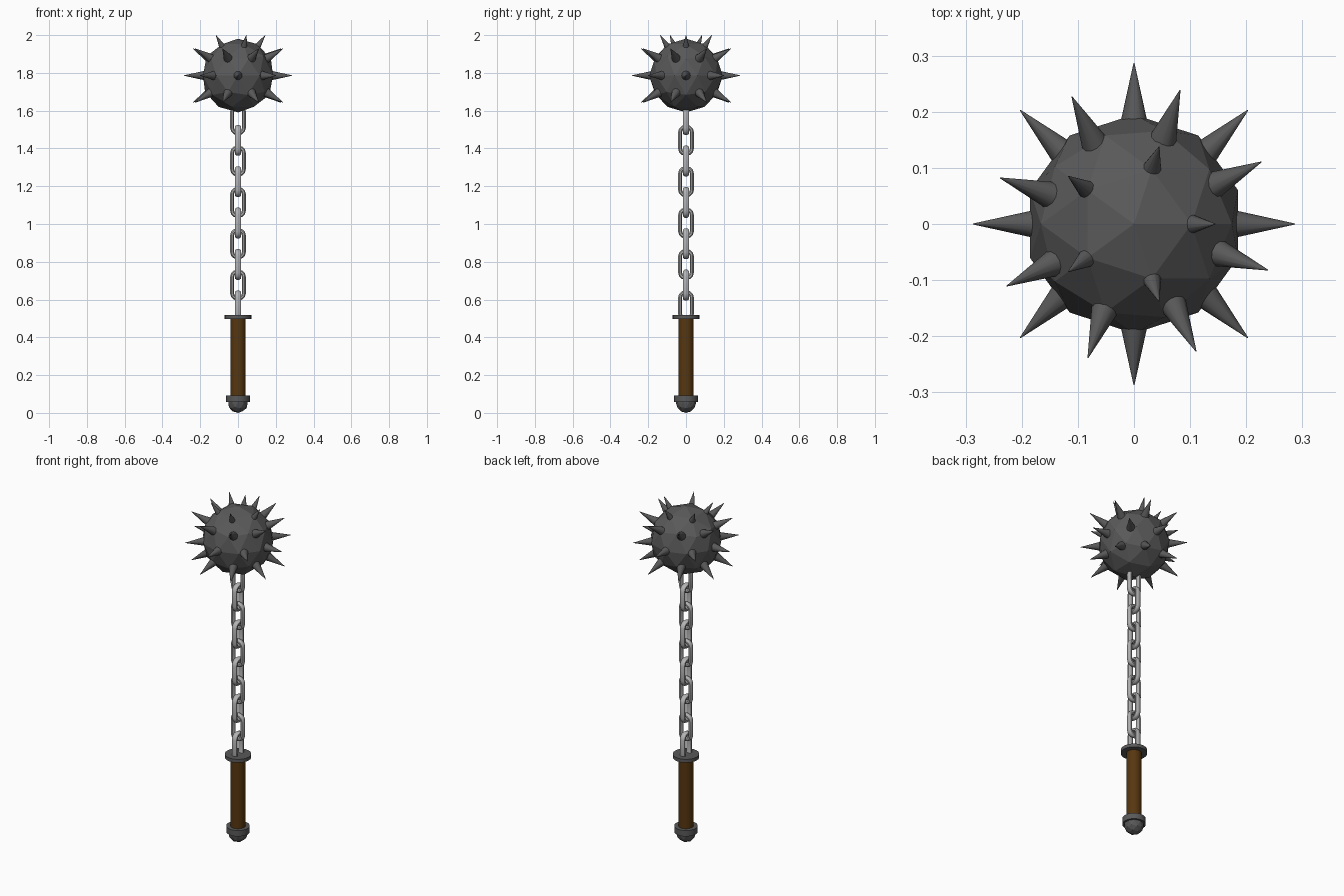
import bpy, bmesh, math
from mathutils import Vector, Matrix

if "Cube" in bpy.data.objects:
    bpy.data.objects.remove(bpy.data.objects["Cube"])


def material(name, rgb):
    m = bpy.data.materials.new(name)
    m.diffuse_color = (*rgb, 1)
    m.use_nodes = True
    m.node_tree.nodes["Principled BSDF"].inputs["Base Color"].default_value = m.diffuse_color
    return m


IRON = material("dark iron", (0.10, 0.10, 0.10))
STEEL = material("light steel", (0.45, 0.45, 0.45))
WOOD = material("brown wood", (0.095, 0.038, 0.005))


def finish(name, bm, mat, smooth=False):
    bmesh.ops.recalc_face_normals(bm, faces=bm.faces[:])
    me = bpy.data.meshes.new(name)
    bm.to_mesh(me)
    bm.free()
    me.materials.append(mat)
    ob = bpy.data.objects.new(name, me)
    bpy.context.collection.objects.link(ob)
    if smooth:
        bpy.context.view_layer.objects.active = ob
        ob.select_set(True)
        bpy.ops.object.shade_smooth_by_angle(angle=math.radians(40))
        ob.select_set(False)
    return ob


def cylinder(name, r, z0, z1, mat, sides=24):
    bm = bmesh.new()
    bmesh.ops.create_cone(bm, cap_ends=True, segments=sides, radius1=r, radius2=r,
                          depth=z1 - z0, matrix=Matrix.Translation((0, 0, (z0 + z1) / 2)))
    return finish(name, bm, mat, True)


def ico_ball(name, r, z):
    bm = bmesh.new()
    bmesh.ops.create_icosphere(bm, subdivisions=2, radius=r,
                               matrix=Matrix.Translation((0, 0, z)))
    return finish(name, bm, IRON)


# Handle, guard and pommel
cylinder("handle", 0.041, 0.08, 0.50, WOOD)
cylinder("guard", 0.071, 0.497, 0.517, IRON)
cylinder("pommel_collar", 0.063, 0.058, 0.093, IRON)
ico_ball("pommel", 0.054, 0.054)

# Chain: elongated links, each turned a quarter from the last
def link(name, z, turned):
    half_w, half_l, corner = 0.031, 0.071, 0.027
    path = []
    for k, (sx, sz) in enumerate([(1, 1), (-1, 1), (-1, -1), (1, -1)]):
        for j in range(4):
            a = math.radians(90 * k + 30 * j)
            d = Vector((math.cos(a), 0, math.sin(a)))
            c = Vector((sx * (half_w - corner), 0, sz * (half_l - corner)))
            path.append((c + d * corner, d))
    bm = bmesh.new()
    rings = []
    for p, d in path:
        ring = []
        for i in range(8):
            t = math.tau * (i + 0.5) / 8
            ring.append(bm.verts.new(p + d * 0.0115 * math.cos(t)
                                     + Vector((0, 0.0165 * math.sin(t), 0))))
        rings.append(ring)
    for a, b in zip(rings, rings[1:] + rings[:1]):
        for i in range(8):
            bm.faces.new((a[i], a[(i + 1) % 8], b[(i + 1) % 8], b[i]))
    m = Matrix.Translation((0, 0, z)) @ Matrix.Rotation(math.pi / 2 if turned else 0, 4, 'Z')
    bmesh.ops.transform(bm, matrix=m, verts=bm.verts[:])
    finish(name, bm, STEEL, True)


for i in range(10):
    link(f"chain_link_{i + 1}", 0.567 + 0.1095 * i, i % 2 == 0)

# Spiked head
HEAD_Z = 1.786
ico_ball("head_ball", 0.195, HEAD_Z)

# Rows of spikes: count, first angle, elevation, tip distance
rows = [(8, 0, 0, 0.287), (8, 26, 29.5, 0.290), (8, 26, -29.5, 0.290), (5, 0, 56, 0.2585)]
bm = bmesh.new()
for count, first, elev, tip in rows:
    for i in range(count):
        a, e = math.radians(first + 360 * i / count), math.radians(elev)
        d = Vector((math.cos(a) * math.cos(e), math.sin(a) * math.cos(e), math.sin(e)))
        base = tip - 0.11
        m = (Matrix.Translation(Vector((0, 0, HEAD_Z)) + d * (base + tip) / 2)
             @ d.to_track_quat('Z', 'Y').to_matrix().to_4x4())
        bmesh.ops.create_cone(bm, cap_ends=True, segments=12, radius1=0.025,
                              radius2=0.0008, depth=tip - base, matrix=m)
finish("head_spikes", bm, IRON, True)
